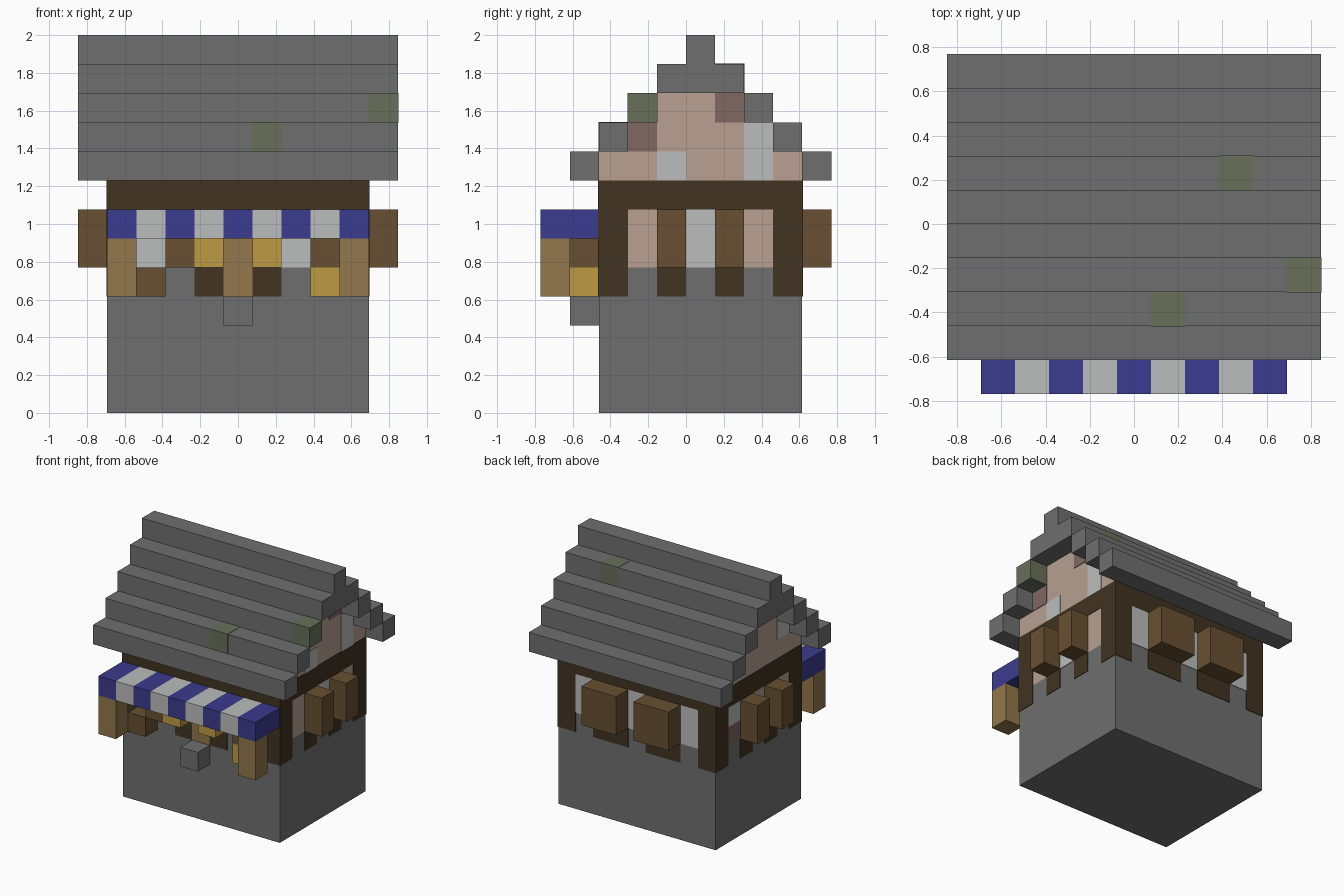
import bpy
import bmesh

cube = bpy.data.objects.get("Cube")
if cube:
    bpy.data.objects.remove(cube, do_unlink=True)

U = 2 / 13   # edge of one building block
T = 0.03     # thickness of flush plates, in blocks


def material(name, code):
    def linear(c):
        c /= 255
        return c / 12.92 if c <= 0.04045 else ((c + 0.055) / 1.055) ** 2.4
    rgba = [linear(c) for c in bytes.fromhex(code)] + [1]
    m = bpy.data.materials.new(name)
    m.use_nodes = True
    m.diffuse_color = rgba
    m.node_tree.nodes["Principled BSDF"].inputs["Base Color"].default_value = rgba
    return m


STONE = material("grey stone", "6f6f6f")
MOSS = material("mossy stone", "696f5a")
PLASTER = material("pale pink plaster", "b8a091")
WORN = material("worn mauve plaster", "806862")
WHITE = material("off white", "bbbdbc")
BLUE = material("awning blue", "3b3b8f")
DARK = material("dark timber", "413321")
BROWN = material("brown wood", "685032")
LIGHT = material("light wood", "92774c")
GOLD = material("golden straw", "be9b44")


def box(name, mat, x, y, z):
    """Box between (start, end) block coordinates on each axis."""
    bm = bmesh.new()
    bmesh.ops.create_cube(bm, size=1)
    for v in bm.verts:
        for n, (span, middle) in enumerate(((x, 5.5), (y, 5), (z, 0))):
            v.co[n] = (span[v.co[n] > 0] - middle) * U
    mesh = bpy.data.meshes.new(name)
    bm.to_mesh(mesh)
    bm.free()
    mesh.materials.append(mat)
    ob = bpy.data.objects.new(name, mesh)
    bpy.context.collection.objects.link(ob)
    return ob


def block(name, mat, i, j, k, tall=1, grow=0):
    return box(name, mat, (i - grow, i + 1 + grow), (j - grow, j + 1 + grow),
               (k - grow, k + tall + grow))


def side_plate(name, mat, side, j, k, tall=1):
    x = (10, 10 + T) if side > 0 else (1 - T, 1)
    box(name, mat, x, (j, j + 1), (k, k + tall))


def front_plate(name, mat, i, k, wide=1, tall=1):
    box(name, mat, (i, i + wide), (2 - T, 2), (k, k + tall))


def back_plate(name, mat, i, k, wide=1, tall=1):
    box(name, mat, (i, i + wide), (9, 9 + T), (k, k + tall))


# Main walls
box("stone_base", STONE, (1, 10), (2, 9), (0, 5))
box("plaster_wall", PLASTER, (1, 10), (2, 9), (5, 8))

# Timber frame
box("top_beam", DARK, (1 - T, 10 + T), (2 - T, 9 + T), (7, 8))
for x in ((1 - T, 2), (9, 10 + T)):
    for y in ((2 - T, 3), (8, 9 + T)):
        box("corner_post", DARK, x, y, (4, 7))

# Stepped roof courses and the gable behind them
for step in range(3):
    k = 8 + step
    box("gable_wall", PLASTER, (1, 10), (2 + step, 9 - step), (k, k + 1))
    for j in (1 + step, 9 - step):
        box("roof_course", STONE, (0, 11), (j, j + 1), (k, k + 1))
box("upper_roof_course", STONE, (0, 11), (4, 7), (11, 12))
box("roof_ridge", STONE, (0, 11), (5, 6), (12, 13))
for i, j, k in ((6, 2, 9), (10, 3, 10), (8, 6, 11)):
    block("moss_patch", MOSS, i, j, k, grow=0.015)

# Side shutters with brackets below
for side, i in ((1, 10), (-1, 0)):
    for j in (4, 6):
        block("side_shutter", BROWN, i, j, 5, tall=2)
        side_plate("shutter_bracket", DARK, side, j, 4)

# Side wall patches
side_plate("side_window", WHITE, 1, 5, 5, 2)
side_plate("gable_patch_low", WHITE, 1, 4, 8)
side_plate("gable_patch_tall", WHITE, 1, 7, 8, 2)
side_plate("worn_patch", WORN, 1, 3, 9)
side_plate("worn_patch", WORN, 1, 6, 10)
side_plate("pale_patch", WHITE, -1, 7, 6)
side_plate("worn_patch", WORN, -1, 7, 5)
side_plate("gable_patch", WHITE, -1, 3, 9)

# Back wall with wide shutters
back_plate("back_panel", WHITE, 2, 5, 7, 2)
for i in (3, 6):
    box("back_shutter", BROWN, (i, i + 2), (9, 10), (5, 7))
    back_plate("back_bracket", DARK, i, 4, 2)

# Front wall
front_plate("front_panel_right", WHITE, 2, 5, 3, 2)
front_plate("front_panel_left", WHITE, 6, 5, 3, 2)
front_plate("front_centre_post", LIGHT, 5, 4, 1, 3)
for i in (4, 6):
    front_plate("front_bracket", DARK, i, 4)
    block("straw_bundle", GOLD, i, 1, 5)

# Striped awning and its posts
for i in range(1, 10):
    box("awning_stripe", BLUE if i % 2 else WHITE, (i, i + 1), (0, 2), (6, 7))
for i in (1, 9):
    block("awning_post", LIGHT, i, 0, 4, tall=2)

# Goods on the stall front
for i in (3, 8):
    block("hanging_crate", BROWN, i, 1, 5)
block("low_crate", BROWN, 2, 1, 4)
block("low_straw_bundle", GOLD, 8, 1, 4)
block("stone_ledge", STONE, 5, 1, 3)
